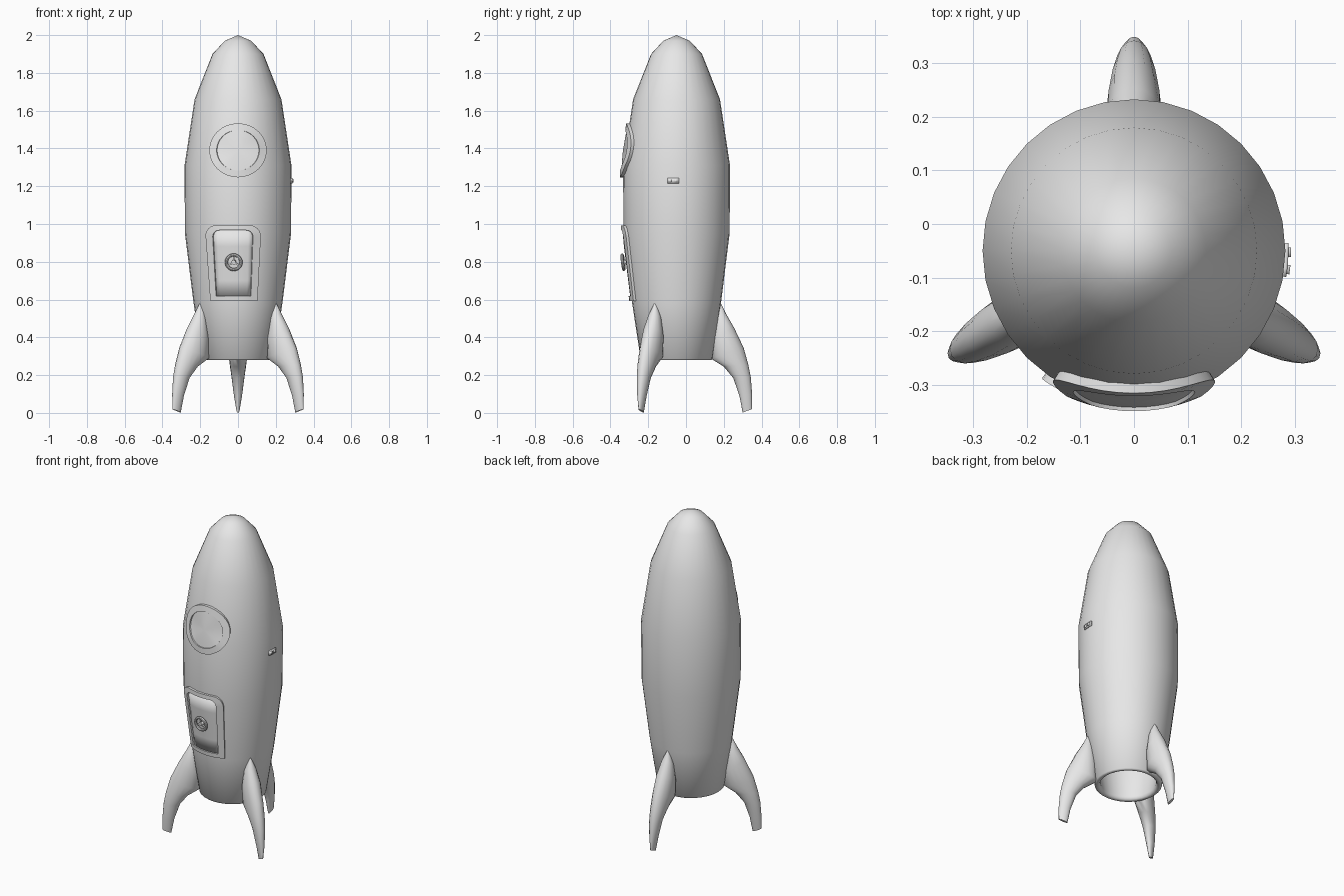
import bpy, bmesh
from math import sin, cos, pi, asin, radians
from mathutils import Vector, Matrix

if "Cube" in bpy.data.objects:
    bpy.data.objects.remove(bpy.data.objects["Cube"])

AXIS_Y = -0.05
# hull outline as (radius, height)
OUTER = [(0.19, 0.285), (0.235, 0.58), (0.281, 0.95), (0.283, 1.31),
         (0.23, 1.66), (0.135, 1.9), (0.07, 1.97), (0, 2.0)]

grey = bpy.data.materials.new("plain_grey")
grey.use_nodes = True
grey.diffuse_color = (0.8, 0.8, 0.8, 1)
grey.node_tree.nodes["Principled BSDF"].inputs["Base Color"].default_value = (0.8, 0.8, 0.8, 1)


def finish(obj, name, angle=40):
    obj.name = name
    obj.data.materials.clear()
    obj.data.materials.append(grey)
    bpy.ops.object.select_all(action='DESELECT')
    obj.select_set(True)
    bpy.context.view_layer.objects.active = obj
    if angle:
        bpy.ops.object.shade_smooth_by_angle(angle=radians(angle))
    return obj


def from_bmesh(bm, name, angle=40, fix=True):
    if fix:
        bmesh.ops.recalc_face_normals(bm, faces=bm.faces)
    mesh = bpy.data.meshes.new(name)
    bm.to_mesh(mesh)
    bm.free()
    obj = bpy.data.objects.new(name, mesh)
    bpy.context.collection.objects.link(obj)
    return finish(obj, name, angle)


def bridge(bm, rings, closed=True):
    """Join successive vertex rings with quads."""
    for lo, hi in zip(rings, rings[1:]):
        n = len(lo)
        for i in range(n if closed else n - 1):
            j = (i + 1) % n
            bm.faces.new((lo[i], lo[j], hi[j], hi[i]))


def radius(z):
    for (r0, z0), (r1, z1) in zip(OUTER, OUTER[1:]):
        if z <= z1:
            return r0 + (r1 - r0) * (z - z0) / (z1 - z0)
    return 0


def on_hull(a, z, lift=0):
    """Point on the hull at angle a from the front, raised by lift."""
    r = radius(z) + lift
    return Vector((r * sin(a), AXIS_Y - r * cos(a), z))


def frame(name, outer, inner, lift):
    """Raised band between two outlines, wrapped on the hull."""
    bm = bmesh.new()
    steps = [(outer, -0.004), (outer, lift), (inner, lift), (inner, -0.004)]
    bridge(bm, [[bm.verts.new(on_hull(a, z, h)) for a, z in line] for line, h in steps])
    return from_bmesh(bm, name, 35)


def grid_panel(name, a0, a1, z0, z1, lift, cols=8, rows=4):
    """Thin panel wrapped on the hull, with closed edges."""
    bm = bmesh.new()
    rings = [[bm.verts.new(on_hull(a0 + (a1 - a0) * i / cols, z0 + (z1 - z0) * j / rows, lift))
              for i in range(cols + 1)] for j in range(rows + 1)]
    bridge(bm, rings, closed=False)
    obj = from_bmesh(bm, name, 35)
    solid = obj.modifiers.new("thickness", 'SOLIDIFY')
    solid.thickness = 0.008
    solid.offset = -1
    return obj


# hull: outer skin, rounded lip and hollow inside
inside = [(max(r - 0.03, 0), z - 0.02) for r, z in OUTER[1:]]
outline = inside[::-1] + [(0.158, 0.3), (0.163, 0.284), (0.172, 0.279), (0.183, 0.279)] + OUTER
bm = bmesh.new()
SIDES = 32
bridge(bm, [[bm.verts.new((r * cos(2 * pi * i / SIDES), AXIS_Y + r * sin(2 * pi * i / SIDES), z))
             for i in range(SIDES)] for r, z in outline])
bmesh.ops.remove_doubles(bm, verts=bm.verts, dist=0.0005)
from_bmesh(bm, "hull", 60)

# fins: ellipse sections as outer (r, z), inner (r, z), half width
FIN = [(0.235, 0.58, 0.205, 0.57, 0.006), (0.262, 0.525, 0.2, 0.49, 0.035),
       (0.305, 0.45, 0.185, 0.39, 0.052), (0.355, 0.345, 0.183, 0.287, 0.051),
       (0.38, 0.255, 0.25, 0.245, 0.043), (0.393, 0.19, 0.3, 0.185, 0.034),
       (0.4, 0.1, 0.333, 0.09, 0.022), (0.4, 0.02, 0.35, 0.002, 0.008)]
for name, turn in (("back_fin", 90), ("left_fin", -30), ("right_fin", 210)):
    bm = bmesh.new()
    rings = []
    for ro, zo, ri, zi, w in FIN:
        mid = Vector(((ro + ri) / 2, 0, (zo + zi) / 2))
        half = Vector(((ro - ri) / 2, 0, (zo - zi) / 2))
        rings.append([bm.verts.new(mid + half * cos(t) + Vector((0, w * sin(t), 0)))
                      for t in (2 * pi * i / 16 for i in range(16))])
    bridge(bm, rings)
    bm.faces.new(rings[0])
    bm.faces.new(rings[-1])
    bm.transform(Matrix.Translation((0, AXIS_Y, 0)) @ Matrix.Rotation(radians(turn), 4, 'Z'))
    from_bmesh(bm, name, 50)


# round window
def circle(rad, n=32, zc=1.39):
    pts = []
    for i in range(n):
        t = 2 * pi * i / n
        z = zc + rad * sin(t)
        pts.append((asin(rad * cos(t) / radius(z)), z))
    return pts


frame("window_ring", circle(0.143), circle(0.107), 0.017)
bm = bmesh.new()
rim = [bm.verts.new(on_hull(a, z, 0.01)) for a, z in circle(0.11)]
centre = bm.verts.new(on_hull(0, 1.39, 0.013))
for i in range(len(rim)):
    bm.faces.new((rim[i], rim[(i + 1) % len(rim)], centre))
from_bmesh(bm, "window_glass", 20, fix=False)


# door with rounded top corners
def door_outline(a0, a1, z0, z1, rad, n=8):
    ra = rad / 0.28
    pts = [(a0 + (a1 - a0) * i / n, z0) for i in range(n + 1)]
    arc = [pi / 2 * i / 6 for i in range(7)]
    pts += [(a1 - ra + ra * cos(t), z1 - rad + rad * sin(t)) for t in arc]
    pts += [(a1 - ra + (a0 - a1 + 2 * ra) * i / n, z1) for i in range(1, n)]
    pts += [(a0 + ra - ra * sin(t), z1 - rad + rad * cos(t)) for t in arc]
    return pts


frame("door_frame", door_outline(-0.625, 0.425, 0.592, 0.993, 0.06),
      door_outline(-0.475, 0.275, 0.618, 0.967, 0.035), 0.014)
grid_panel("door_panel", -0.49, 0.29, 0.61, 0.972, 0.006)

# door hand wheel
normal = Vector((-0.08, -1, -0.12)).normalized()
base = on_hull(-0.08, 0.8)
facing = Matrix.Translation(base) @ normal.to_track_quat('Z', 'Y').to_matrix().to_4x4()
bpy.ops.mesh.primitive_torus_add(major_radius=0.039, minor_radius=0.008,
                                 major_segments=24, minor_segments=8)
wheel = finish(bpy.context.object, "door_wheel")
wheel.matrix_world = facing @ Matrix.Translation((0, 0, 0.022))
bpy.ops.mesh.primitive_cylinder_add(vertices=16, radius=0.012, depth=0.03)
hub = finish(bpy.context.object, "wheel_hub")
hub.matrix_world = facing @ Matrix.Translation((0, 0, 0.013))
for k in range(3):
    bpy.ops.mesh.primitive_cube_add(size=1)
    spoke = finish(bpy.context.object, f"wheel_spoke_{k + 1}", 0)
    spoke.matrix_world = (facing @ Matrix.Rotation(pi / 2 + 2 * pi * k / 3, 4, 'Z')
                          @ Matrix.Translation((0.022, 0, 0.021))
                          @ Matrix.Diagonal((0.036, 0.008, 0.008, 1)))

# small side latch
grid_panel("latch_plate", 1.4, 1.62, 1.215, 1.243, 0.006, 4, 1)
for k, a in enumerate((1.45, 1.56)):
    grid_panel(f"latch_tab_{k + 1}", a - 0.03, a + 0.03, 1.221, 1.238, 0.011, 2, 1)
